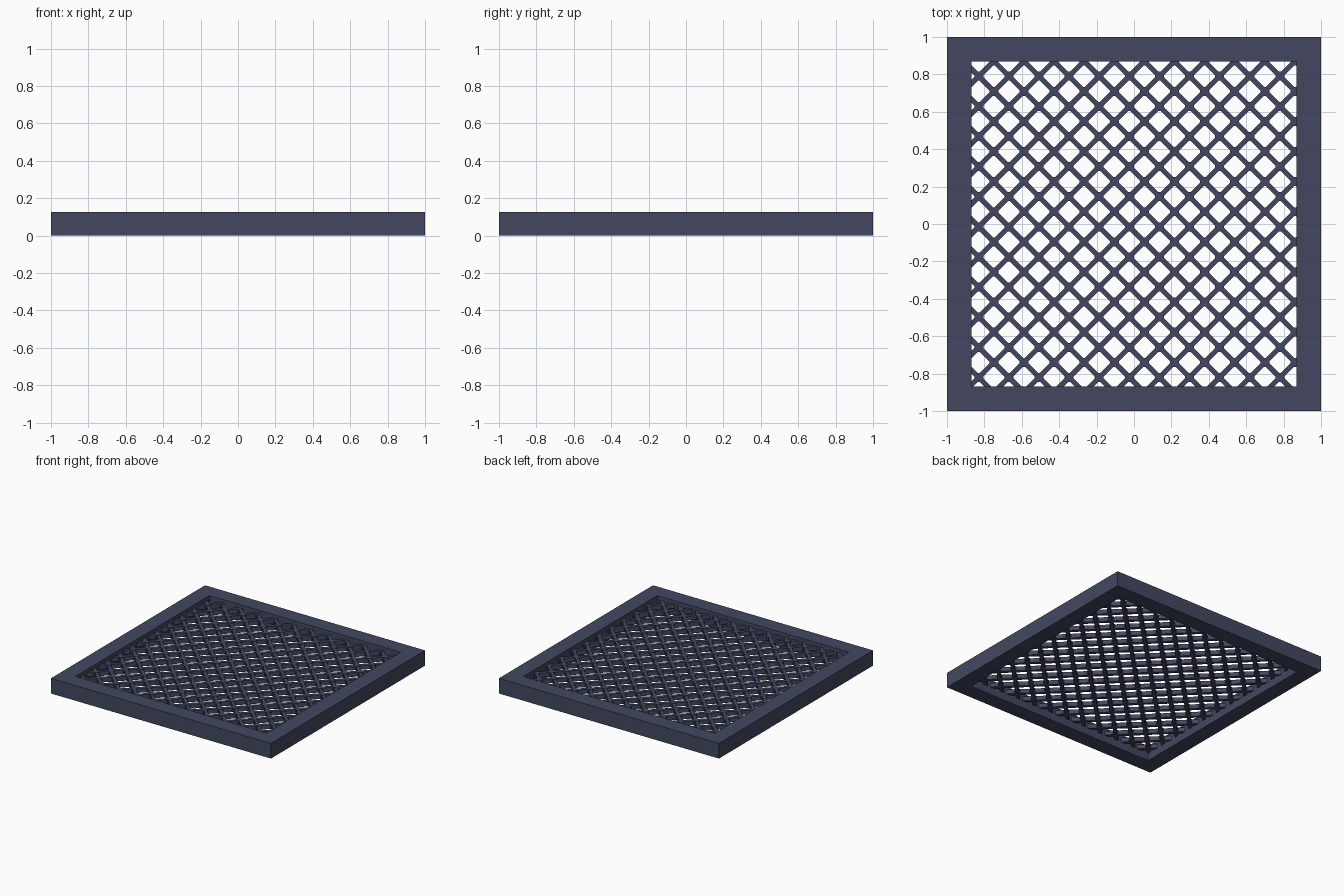
import bpy, bmesh, math
from mathutils import Matrix, Vector

if "Cube" in bpy.data.objects:
    bpy.data.objects.remove(bpy.data.objects["Cube"], do_unlink=True)

OUT, INNER, HEIGHT = 1.0, 0.87, 0.125
STEP = 0.161                 # spacing of the lattice crossings
NODE = Vector((-0.025, -0.015))  # middle crossing
BAR_W, BAR_T, BAR_Z = 0.027, 0.035, 0.08
REACH = 0.90                 # bars end inside the frame

metal = bpy.data.materials.new("slate_blue_metal")
metal.use_nodes = True
color = (0.056, 0.064, 0.117, 1)
metal.diffuse_color = color
metal.node_tree.nodes["Principled BSDF"].inputs["Base Color"].default_value = color


def finish(name, bm):
    mesh = bpy.data.meshes.new(name)
    bmesh.ops.recalc_face_normals(bm, faces=bm.faces)
    bm.to_mesh(mesh)
    bm.free()
    mesh.materials.append(metal)
    obj = bpy.data.objects.new(name, mesh)
    bpy.context.collection.objects.link(obj)
    return obj


# Square frame: a ring of mitred quads pulled up to full height
bm = bmesh.new()
corners = [(-1, -1), (1, -1), (1, 1), (-1, 1)]
rings = [[bm.verts.new((x * r, y * r, 0)) for x, y in corners] for r in (OUT, INNER)]
for i in range(4):
    j = (i + 1) % 4
    bm.faces.new((rings[0][i], rings[0][j], rings[1][j], rings[1][i]))
top = bmesh.ops.extrude_face_region(bm, geom=bm.faces[:])["geom"]
bmesh.ops.translate(bm, vec=(0, 0, HEIGHT), verts=[v for v in top if isinstance(v, bmesh.types.BMVert)])
finish("frame", bm)


# Diagonal bars, each cut to length where it meets the frame
def diagonal_bars(name, slope, z):
    bm = bmesh.new()
    base = NODE.y - slope * NODE.x
    for k in range(-12, 13):
        c = base + k * STEP          # y = slope * x + c
        ends = sorted(((-REACH - c) / slope, (REACH - c) / slope))
        x0, x1 = max(-REACH, ends[0]), min(REACH, ends[1])
        if x1 - x0 < 0.05:
            continue
        mid = (x0 + x1) / 2
        mat = (Matrix.Translation((mid, slope * mid + c, z))
               @ Matrix.Rotation(slope * math.pi / 4, 4, "Z")
               @ Matrix.Diagonal(((x1 - x0) * math.sqrt(2), BAR_W, BAR_T, 1)))
        bmesh.ops.create_cube(bm, size=1, matrix=mat)
    finish(name, bm)


diagonal_bars("rising_bars", 1, BAR_Z)
diagonal_bars("falling_bars", -1, BAR_Z - 0.001)

# Thickened octagonal joints where the bars cross
bm = bmesh.new()
for i in range(-12, 13):
    for j in range(-12, 13):
        x, y = NODE.x + i * STEP / 2, NODE.y + j * STEP / 2
        if (i + j) % 2 == 0 and max(abs(x), abs(y)) < REACH:
            mat = Matrix.Translation((x, y, BAR_Z)) @ Matrix.Rotation(math.pi / 8, 4, "Z")
            bmesh.ops.create_cone(bm, cap_ends=True, segments=8, radius1=0.026,
                                  radius2=0.026, depth=BAR_T + 0.001, matrix=mat)
finish("lattice_joints", bm)
